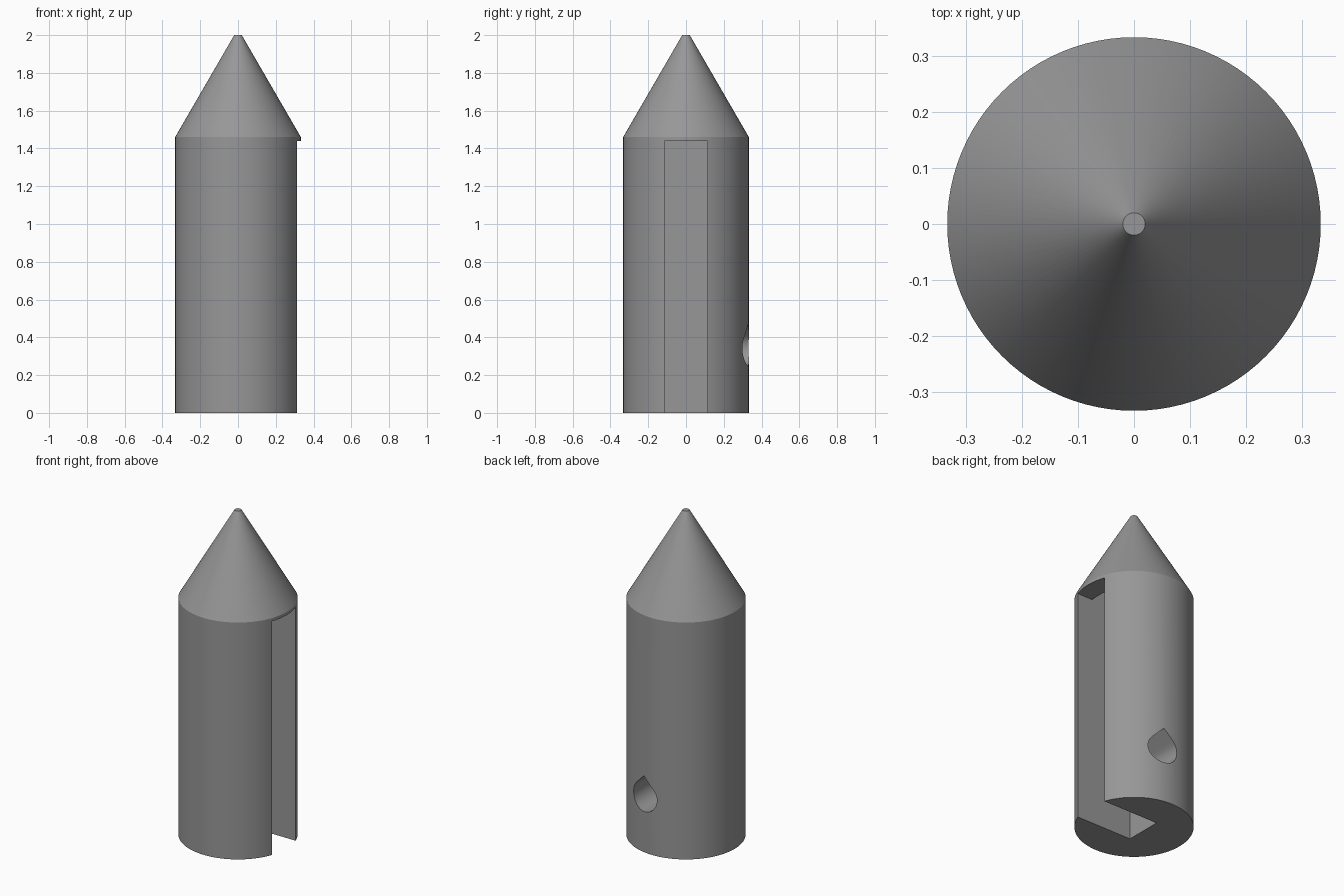
import bpy, bmesh, math
from mathutils import Vector

if "Cube" in bpy.data.objects:
    bpy.data.objects.remove(bpy.data.objects["Cube"])

R = 0.333          # body radius
SHOULDER = 1.46    # where the cone starts

grey = bpy.data.materials.new("mid grey")
grey.diffuse_color = (0.31, 0.31, 0.31, 1)
grey.use_nodes = True
grey.node_tree.nodes["Principled BSDF"].inputs["Base Color"].default_value = grey.diffuse_color


def make_object(name, bm):
    bmesh.ops.recalc_face_normals(bm, faces=bm.faces)
    mesh = bpy.data.meshes.new(name)
    bm.to_mesh(mesh)
    bm.free()
    mesh.materials.append(grey)
    obj = bpy.data.objects.new(name, mesh)
    bpy.context.collection.objects.link(obj)
    return obj


def prism(name, outline, sweep):
    """Closed outline of 3D points extruded along a vector."""
    bm = bmesh.new()
    face = bm.faces.new([bm.verts.new(p) for p in outline])
    ext = bmesh.ops.extrude_face_region(bm, geom=[face])
    moved = [g for g in ext["geom"] if isinstance(g, bmesh.types.BMVert)]
    bmesh.ops.translate(bm, verts=moved, vec=Vector(sweep))
    return make_object(name, bm)


# Body: cylinder and blunt cone as one solid of stacked rings
bm = bmesh.new()
SEG = 96
rings = []
for r, z in ((R, 0), (R, SHOULDER), (0.02, 2.0)):
    rings.append([bm.verts.new((r * math.cos(2 * math.pi * i / SEG),
                                r * math.sin(2 * math.pi * i / SEG), z))
                  for i in range(SEG)])
for low, high in zip(rings, rings[1:]):
    for i in range(SEG):
        j = (i + 1) % SEG
        bm.faces.new((low[i], low[j], high[j], high[i]))
bm.faces.new(rings[0][::-1])
bm.faces.new(rings[-1])
body = make_object("pointed_body", bm)

# Side slot: open at the bottom, with a lip and a roof that climbs inward
side = [(0.5, -0.1), (0.5, 1.44), (0.21, 1.44), (-0.067, 1.717), (-0.067, -0.1)]
slot = prism("slot_cutter", [(x, -0.115, z) for x, z in side], (0, 0.23, 0))

# Teardrop pin hole running from the back into the slot
HX, HZ, HR = 0.057, 0.342, 0.091
arc = [math.radians(135 + 270 * i / 36) for i in range(37)]
drop = [(HX + HR * math.cos(a), 0.0, HZ + HR * math.sin(a)) for a in arc]
drop.append((HX, 0.0, HZ + HR * math.sqrt(2)))
hole = prism("pin_hole_cutter", drop, (0, 0.5, 0))

for cutter in (slot, hole):
    mod = body.modifiers.new(cutter.name, 'BOOLEAN')
    mod.operation = 'DIFFERENCE'
    mod.solver = 'EXACT'
    mod.object = cutter
    bpy.context.view_layer.objects.active = body
    bpy.ops.object.modifier_apply(modifier=mod.name)
    bpy.data.objects.remove(cutter)

# Smooth curved walls, crisp edges
body.select_set(True)
bpy.context.view_layer.objects.active = body
bpy.ops.object.shade_smooth_by_angle(angle=math.radians(25))
